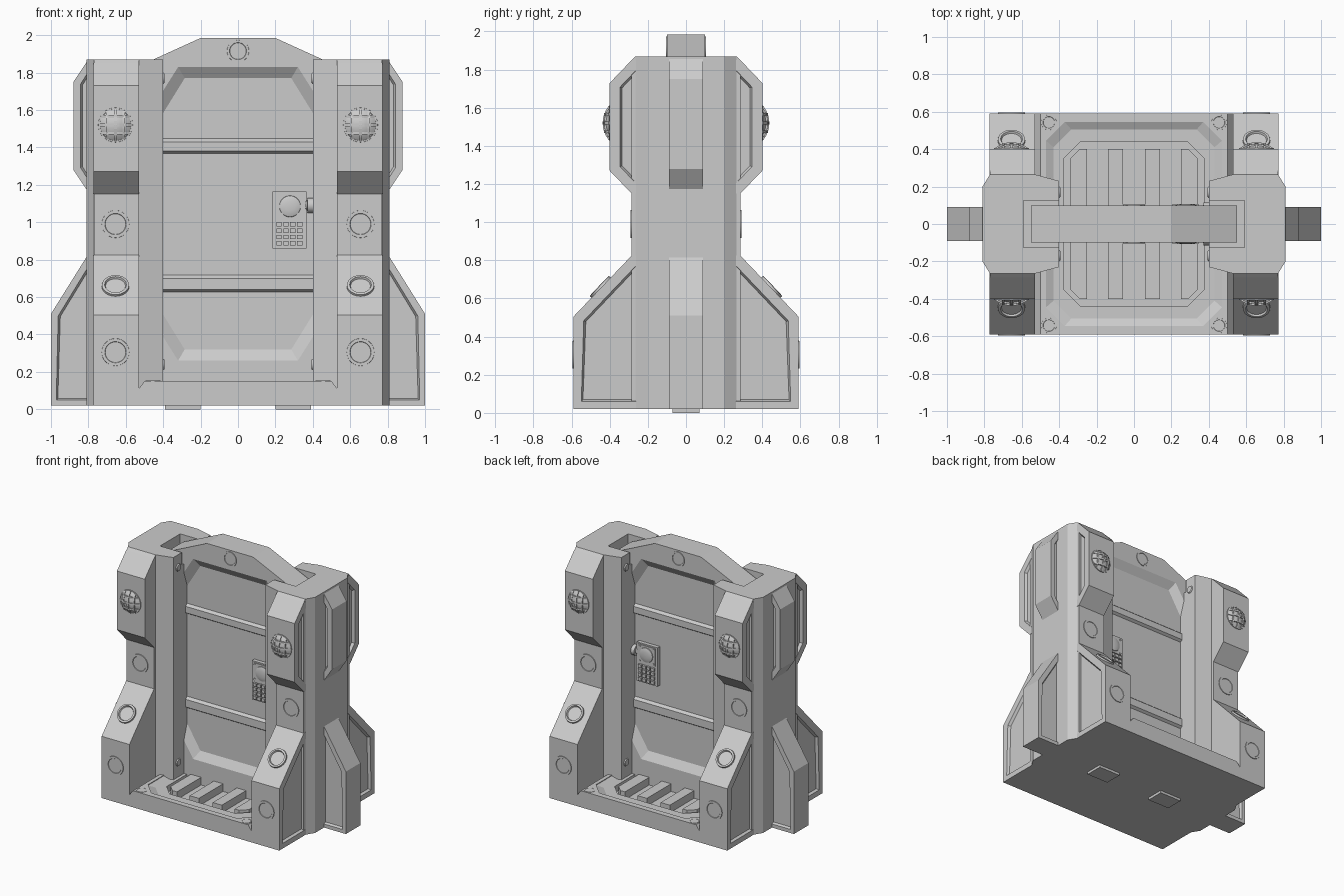
import bpy, bmesh, math
from mathutils import Vector, Matrix

if "Cube" in bpy.data.objects:
    bpy.data.objects.remove(bpy.data.objects["Cube"])


def finish(name, bm, mirror="", smooth=False):
    """Turn a bmesh in world coordinates into an object, mirrored over the given axes."""
    me = bpy.data.meshes.new(name)
    bm.to_mesh(me)
    bm.free()
    ob = bpy.data.objects.new(name, me)
    bpy.context.collection.objects.link(ob)
    if smooth:
        bpy.ops.object.select_all(action='DESELECT')
        ob.select_set(True)
        bpy.context.view_layer.objects.active = ob
        bpy.ops.object.shade_smooth_by_angle(angle=math.radians(30))
    if mirror:
        m = ob.modifiers.new("Mirror", 'MIRROR')
        m.use_axis = ["x" in mirror, "y" in mirror, False]
    return ob


def prism(name, polys, axis, a, b, mirror="", recess=None):
    """Extrude 2D outlines along an axis from a to b; recess sinks a panel in the b end."""
    put = {"x": lambda p, t: (t, p[0], p[1]),
           "y": lambda p, t: (p[0], t, p[1]),
           "z": lambda p, t: (p[0], p[1], t)}[axis]
    bm = bmesh.new()
    caps = []
    for pts in polys:
        lo = [bm.verts.new(put(p, a)) for p in pts]
        hi = [bm.verts.new(put(p, b)) for p in pts]
        bm.faces.new(lo)
        caps.append(bm.faces.new(hi))
        for i in range(len(pts)):
            j = (i + 1) % len(pts)
            bm.faces.new((lo[i], lo[j], hi[j], hi[i]))
    bmesh.ops.recalc_face_normals(bm, faces=bm.faces[:])
    if recess:
        bmesh.ops.inset_individual(bm, faces=caps, thickness=recess)
        bmesh.ops.inset_individual(bm, faces=caps, thickness=0.012, depth=-0.02)
    return finish(name, bm, mirror)


def loft(name, rings, mirror="", sides_closed=True):
    """Bridge rings of equal point count and cap both ends."""
    bm = bmesh.new()
    vs = [[bm.verts.new(p) for p in r] for r in rings]
    n = len(vs[0])
    for r, s in zip(vs, vs[1:]):
        for i in range(n):
            j = (i + 1) % n
            bm.faces.new((r[i], r[j], s[j], s[i]))
    bm.faces.new(vs[0])
    bm.faces.new(vs[-1])
    bmesh.ops.recalc_face_normals(bm, faces=bm.faces[:])
    return finish(name, bm, mirror)


def lathe(name, spots, normal, profile, mirror="xy", n=28):
    """Revolve (radius, height) points around a normal at each spot."""
    bm = bmesh.new()
    rot = Vector(normal).to_track_quat('Z', 'Y').to_matrix()
    for c in spots:
        prev = None
        for r, h in profile:
            ring = [bm.verts.new(rot @ Vector((r * math.cos(k * math.tau / n), r * math.sin(k * math.tau / n), h))
                                 + Vector(c)) for k in range(n)]
            if prev:
                for i in range(n):
                    j = (i + 1) % n
                    bm.faces.new((prev[i], prev[j], ring[j], ring[i]))
            prev = ring
        bm.faces.new(prev)
    return finish(name, bm, mirror, smooth=True)


def rect(x0, x1, z0, z1):
    return [(x0, z0), (x1, z0), (x1, z1), (x0, z1)]


def octagon(hx, hy, c, z):
    q = [(hx, hy - c), (hx - c, hy), (c - hx, hy), (-hx, hy - c)]
    return [(x, y, z) for x, y in q + [(-x, -y) for x, y in q]]


# Pillars, with a slot at the top for the arch beam
outer = [(.40, .23), (.53, .265), (.77, .265), (.81, .20), (.81, 0)]
prism("pillar", [[(.40, 0)] + outer], "z", .02, 1.77, "xy")
prism("pillar_top", [outer + [(.59, 0), (.59, .125), (.40, .125)]], "z", 1.77, 1.87, "xy")

# Front and back buttresses
prism("buttress_spine", [[(.15, .02), (.285, .02), (.285, 1.85), (.265, 1.87), (.15, 1.87)]],
      "x", .53, .77, "xy")
upper = [(.14, 1.15), (.285, 1.15), (.40, 1.27), (.40, 1.73), (.285, 1.85), (.14, 1.85)]
lower = [(.14, .02), (.59, .02), (.59, .505), (.285, .825), (.14, .825)]
prism("buttress_blocks", [upper, lower], "x", .53, .772, "xy", recess=.058)

# Side fins
fin_up = [(.72, 1.16), (.80, 1.16), (.88, 1.28), (.88, 1.75), (.80, 1.87), (.72, 1.87)]
fin_low = [(.72, .02), (1.0, .02), (1.0, .51), (.80, .83), (.72, .83)]
prism("side_fins", [fin_up, fin_low], "y", 0, .09, "xy", recess=.04)

# Base slab with stepped grate pit
base = prism("base", [[(-.53, .02), (.53, .02), (.53, .11), (.50, .15), (-.50, .15), (-.53, .11)]],
             "y", -.59, .59)
pit = loft("pit_cutter", [octagon(.375, .44, .09, .075), octagon(.375, .44, .09, .125),
                          octagon(.43, .505, .095, .125), octagon(.47, .545, .10, .145),
                          octagon(.47, .545, .10, .2)])
pit.hide_render = True
pit.hide_set(True)
cut = base.modifiers.new("Pit", 'BOOLEAN')
cut.operation, cut.object, cut.solver = 'DIFFERENCE', pit, 'EXACT'
prism("grate_slats", [rect(.06, .14, -.40, .40),
                      [(.25, -.40), (.29, -.40), (.34, -.35), (.34, .35), (.29, .40), (.25, .40)]],
      "z", .06, .135, "x")
prism("feet", [rect(.20, .39, -.07, .07)], "z", 0, .03, "x")


# Door leaf with arched top and bevelled octagonal recess
def ring(half, y):
    pts = half + [(-x, z) for x, z in reversed(half)]
    return [(x, y, z) for x, z in pts]


edge = [(.20, 1.985), (.55, 1.826), (.55, .06), (.20, .06)]
hole = [(.32, 1.83), (.44, 1.64), (.44, .45), (.32, .26)]
sunk = [(.285, 1.77), (.415, 1.56), (.415, .53), (.285, .32)]
loft("door", [ring(edge, 0), ring(edge, .10), ring(hole, .10), ring(sunk, .06)], "y")
prism("door_ribs", [[(.05, 1.36), (.08, 1.38), (.08, 1.43), (.05, 1.455)],
                    [(.05, .62), (.08, .64), (.08, .70), (.05, .725)]], "x", -.42, .42, "y")

# Keypad
prism("keypad_plate", [rect(.185, .365, .86, 1.165)], "y", .05, .09, "y")
prism("keypad_face", [rect(.20, .35, 1.015, 1.155)], "y", .08, .096, "y")
prism("keypad_buttons", [rect(x, x + .028, z, z + .024)
                         for x in [.205 + .037 * i for i in range(4)]
                         for z in [.875 + .034 * i for i in range(4)]], "y", .08, .107, "y")
lathe("keypad_dial", [(.278, .094, 1.085)], (0, 1, 0),
      [(.058, 0), (.056, .006), (.045, .01), (.025, .013), (.005, .014)], "y")
lathe("keypad_screws", [(x, .094, z) for x in (.213, .337) for z in (1.028, 1.142)], (0, 1, 0),
      [(.008, 0), (.008, .006)], "y", 10)
lathe("keypad_knob", [(.36, .075, 1.09)], (1, 0, 0), [(.025, 0), (.025, .01), (.04, .012), (.04, .04)], "y")

# Round caps on the buttresses, beam, floor corners and inner walls
cap = [(.075, -.01), (.073, .005), (.057, .005), (.055, .002), (.01, .002)]
lathe("buttress_caps", [(.655, .285, .99), (.655, .59, .305)], (0, 1, 0), cap)
lathe("slope_rings", [(.655, .445, .657)], (0, .32, .305),
      [(.075, -.01), (.072, .012), (.058, .014), (.053, .003), (.01, .003)])
lathe("beam_cap", [(0, .10, 1.915)], (0, 1, 0), [(r * .8, h) for r, h in cap], "y")
lathe("floor_caps", [(.455, .543, .15)], (0, 0, 1), [(r * .55, h * .5) for r, h in cap])
lathe("wall_bolts", [(.40, .17, 1.77), (.40, .17, .24)], (-1, 0, 0), [(.03, 0), (.025, .008)], n=16)

# Caged lamps
R, drop = .135, .105


def height(t, o, lift):
    return .40 + math.sqrt((R + lift) ** 2 - o * o - t * t) - drop


lathe("lamp_dome", [(.655, .40, 1.52)], (0, 1, 0),
      [(r, height(r, 0, 0) - .40) for r in (.085, .07, .05, .03, .01)])
vertical, horizontal = [], []
for o in (-.045, 0, .045):
    span = math.sqrt(.088 ** 2 - o * o)
    ts = [span * (k / 4 - 1) for k in range(9)]
    top = [(t, height(t, o, .007)) for t in ts]
    low = [(t, y - .014) for t, y in reversed(top)]
    prism("lamp_bar_vertical", [[(y, 1.52 + t) for t, y in top + low]], "x", .648 + o, .662 + o, "xy")
    prism("lamp_bar_horizontal", [[(.655 + t, y) for t, y in top + low]], "z", 1.513 + o, 1.527 + o, "xy")
lathe("lamp_rim", [(.655, .40, 1.52)], (0, 1, 0), [(.094, -.01), (.092, .005), (.084, .005), (.082, -.01)])
